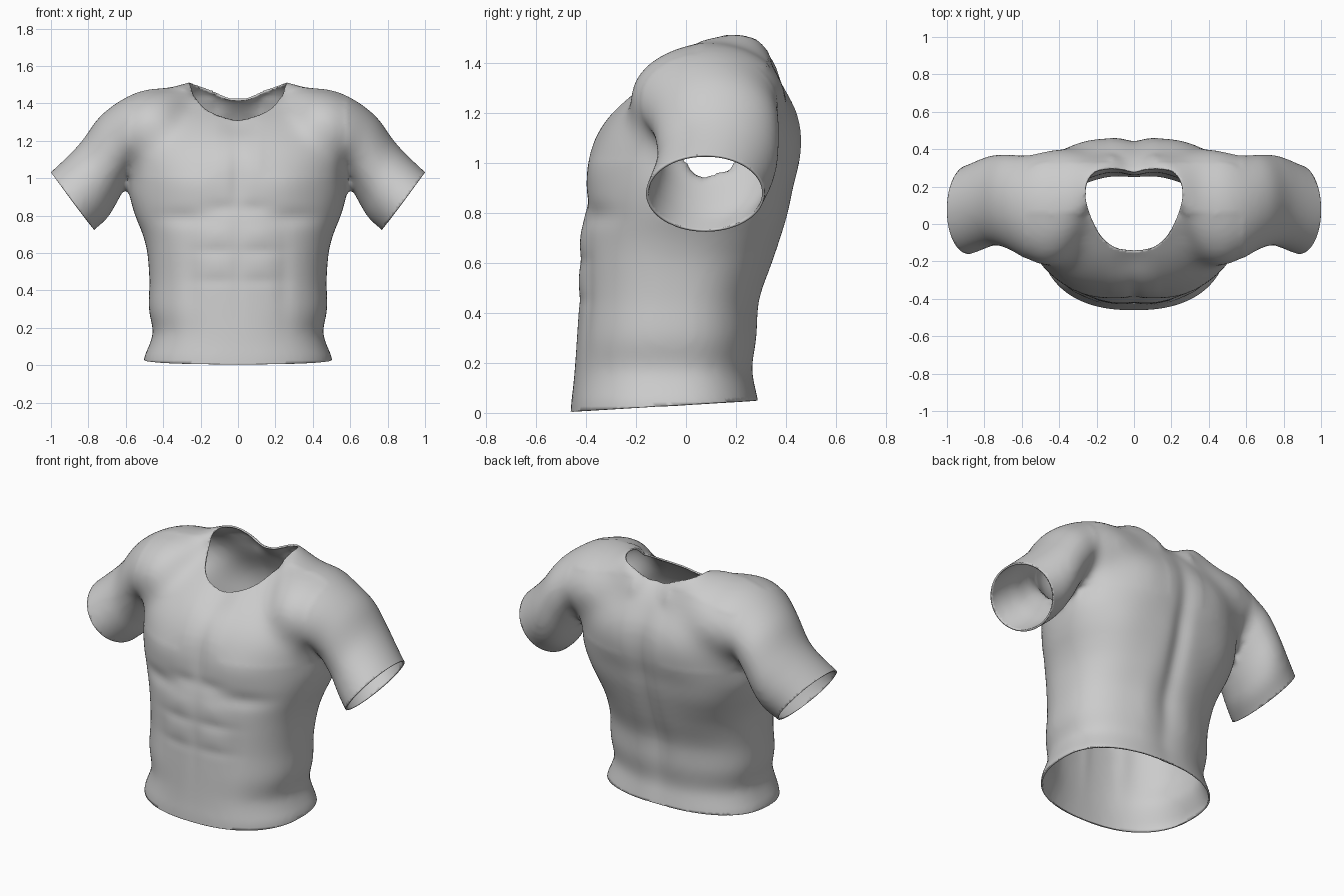
import bpy, bmesh, math

if "Cube" in bpy.data.objects:
    bpy.data.objects.remove(bpy.data.objects["Cube"])

N = 64
E = 0.85  # roundness of the superellipse sections


def spline(rows, steps):
    """Catmull-Rom interpolation of rows of numbers."""
    out = []
    for i in range(len(rows) - 1):
        a, b, c, d = (rows[max(0, min(len(rows) - 1, i + k))] for k in (-1, 0, 1, 2))
        for s in range(steps):
            t = s / steps
            out.append([0.5 * (2 * q + (r - p) * t + (2 * p - 5 * q + 4 * r - u) * t * t
                               + (3 * q - p - 3 * r + u) * t ** 3) for p, q, r, u in zip(a, b, c, d)])
    return out + [list(rows[-1])]


def power(v, e):
    return math.copysign(abs(v) ** e, v)


def loft(bm, rings):
    """Skin a list of rings and close both ends."""
    vs = [[bm.verts.new(p) for p in ring] for ring in rings]
    n = len(vs[0])
    for a, b in zip(vs, vs[1:]):
        for i in range(n):
            bm.faces.new((a[i], a[(i + 1) % n], b[(i + 1) % n], b[i]))
    bm.faces.new(vs[0][::-1])
    bm.faces.new(vs[-1])


def new_object(name, bm):
    bmesh.ops.recalc_face_normals(bm, faces=bm.faces[:])
    mesh = bpy.data.meshes.new(name)
    bm.to_mesh(mesh)
    bm.free()
    obj = bpy.data.objects.new(name, mesh)
    bpy.context.collection.objects.link(obj)
    return obj


ANG = [2 * math.pi * i / N for i in range(N)]

# Torso: height, half width, middle y, front y, back y
torso = [(-.08, .50, -.05, -.465, .295), (.03, .505, -.05, -.46, .292), (.10, .478, -.05, -.452, .278),
         (.18, .455, -.05, -.445, .265), (.30, .477, -.05, -.437, .28), (.45, .474, -.04, -.428, .29),
         (.60, .485, -.03, -.425, .345), (.70, .51, 0, -.42, .38), (.80, .55, .03, -.405, .41),
         (.90, .578, .06, -.395, .43), (1.0, .585, .07, -.388, .452), (1.1, .595, .08, -.362, .457),
         (1.2, .58, .09, -.297, .44), (1.3, .52, .10, -.19, .392), (1.37, .42, .12, -.085, .345),
         (1.43, .28, .13, 0, .285)]


def torso_ring(row):
    z, w, m, f, b = row
    return [(w * power(math.cos(t), E),
             m + ((b - m) if math.sin(t) > 0 else (m - f)) * power(math.sin(t), E), z) for t in ANG]


# Shoulder and sleeve: top x, top z, bottom x, bottom z, front y, back y
sleeve = [(.02, 1.425, .06, 1.10, .14, .36), (.13, 1.478, .13, 1.10, .12, .38),
          (.22, 1.52, .20, 1.08, .06, .36),
          (.36, 1.486, .33, 1.02, -.19, .40), (.50, 1.47, .46, 1.03, -.232, .395),
          (.62, 1.42, .54, 1.02, -.185, .368), (.74, 1.328, .59, .975, -.135, .372),
          (.83, 1.205, .65, .865, -.115, .37), (.90, 1.127, .70, .785, -.13, .352),
          (1.0, 1.033, .77, .722, -.162, .315), (1.09, .95, .84, .66, -.18, .29)]


def sleeve_ring(row, side):
    tx, tz, bx, bz, f, b = row
    return [(side * ((tx + bx) / 2 + (tx - bx) / 2 * math.cos(t)), (f + b) / 2 + (b - f) / 2 * math.sin(t),
             (tz + bz) / 2 + (tz - bz) / 2 * math.cos(t)) for t in ANG]


bm = bmesh.new()
loft(bm, [torso_ring(r) for r in spline(torso, 4)])
for side in (1, -1):
    loft(bm, [sleeve_ring(r, side) for r in spline(sleeve, 5)])
body = new_object("body_volume", bm)

# Neck opening cutter, outline seen from above
half = spline([(0, -.147), (.10, -.13), (.18, -.065), (.235, .05), (.26, .15), (.25, .23),
               (.20, .285), (.10, .297), (0, .277)], 6)
outline = [tuple(p) for p in half] + [(-x, y) for x, y in half[-2:0:-1]]
bm = bmesh.new()
loft(bm, [[(x, y, z) for x, y in outline] for z in (1.15, 1.8)])
cutter = new_object("neck_cutter", bm)

# Fuse and soften the volumes
m = body.modifiers.new("fuse", 'REMESH')
m.mode, m.voxel_size = 'VOXEL', 0.018
m = body.modifiers.new("soften", 'SMOOTH')
m.factor, m.iterations = 0.5, 10


def bake(obj):
    bpy.context.view_layer.update()
    deps = bpy.context.evaluated_depsgraph_get()
    mesh = bpy.data.meshes.new_from_object(obj.evaluated_get(deps))
    obj.modifiers.clear()
    obj.data = mesh
    bm = bmesh.new()
    bm.from_mesh(mesh)
    return bm


# Blend the shoulders into the chest and back
bm = bake(body)
blend = [v for v in bm.verts if .12 < abs(v.co.x) < .58 and v.co.z > 1.0
         and not (v.co.z > 1.38 and .05 < v.co.y < .33)]
for i in range(40):
    bmesh.ops.smooth_vert(bm, verts=blend, factor=0.5, use_axis_x=True, use_axis_y=True, use_axis_z=True)

# Muscle relief: front(-1)/back(1), x, z, x radius, z radius, height
relief = [(-1, 0, 1.02, .04, .18, -.012), (-1, 0, 1.31, .10, .08, -.03),
          (-1, .25, .95, .17, .12, .016), (-1, .30, .79, .14, .045, -.013), (-1, .08, .84, .10, .04, -.009),
          (-1, 0, .50, .03, .25, -.004), (-1, .11, .70, .09, .06, .006), (-1, .11, .53, .09, .06, .005),
          (-1, .25, .45, .045, .22, -.007), (-1, .12, .61, .13, .03, -.005), (-1, .12, .45, .13, .03, -.004),
          (-1, .57, 1.05, .04, .09, -.015), (1, 0, .75, .055, .45, -.025), (1, .24, 1.12, .15, .17, .014),
          (1, .14, .40, .08, .25, .008), (1, .55, 1.06, .045, .12, -.018), (1, .37, .80, .13, .2, .01)]
bm.normal_update()
moves = []
for v in bm.verts:
    d = 0
    for s, x, z, rx, rz, h in relief:
        facing = max(0, s * v.normal.y)
        d += facing * h * math.exp(-((abs(v.co.x) - x) / rx) ** 2 - ((v.co.z - z) / rz) ** 2)
    moves.append(v.normal * d)
for v, d in zip(bm.verts, moves):
    v.co += d
bm.to_mesh(body.data)
bm.free()

# Cut the neck
m = body.modifiers.new("neck", 'BOOLEAN')
m.operation, m.solver, m.object = 'DIFFERENCE', 'EXACT', cutter
bm = bake(body)
for o in (body, cutter):
    bpy.data.objects.remove(o)


def in_neck(p):
    x, y = p.x / 1.001, (p.y - .1) / 1.001 + .1
    inside = False
    for (x1, y1), (x2, y2) in zip(outline, outline[1:] + outline[:1]):
        if (y1 > y) != (y2 > y) and x < x1 + (y - y1) * (x2 - x1) / (y2 - y1):
            inside = not inside
    return inside


def trim(test, point, normal):
    """Cut away everything past a plane, among faces passing the test."""
    faces = [f for f in bm.faces if all(test(v.co) for v in f.verts)]
    geom = set(faces)
    for f in faces:
        geom.update(f.verts, f.edges)
    bmesh.ops.bisect_plane(bm, geom=list(geom), plane_co=point, plane_no=normal, clear_outer=True)


# Open the neck, hem and cuffs
pit = []
for f in bm.faces:
    c = f.calc_center_median()
    if c.z > 1.1 and abs(c.x) < .3 and in_neck(c):
        pit.append(f)
bmesh.ops.delete(bm, geom=pit, context='FACES')
rim = [v for v in bm.verts if v.is_boundary]
for i in range(3):
    bmesh.ops.smooth_vert(bm, verts=rim, factor=0.3, use_axis_z=True)
trim(lambda c: c.z < .3, (0, -.46, .005), (0, .06, -1))
for side in (1, -1):
    trim(lambda c: c.x * side > .6 and c.z > .5, (.885 * side, 0, .878), (.798 * side, 0, -.602))
bmesh.ops.remove_doubles(bm, verts=bm.verts[:], dist=0.002)

shirt = new_object("shirt", bm)
m = shirt.modifiers.new("cloth", 'SOLIDIFY')
m.thickness, m.offset = 0.01, -1
bpy.context.view_layer.objects.active = shirt
shirt.select_set(True)
bpy.ops.object.shade_smooth_by_angle(angle=math.radians(50))
